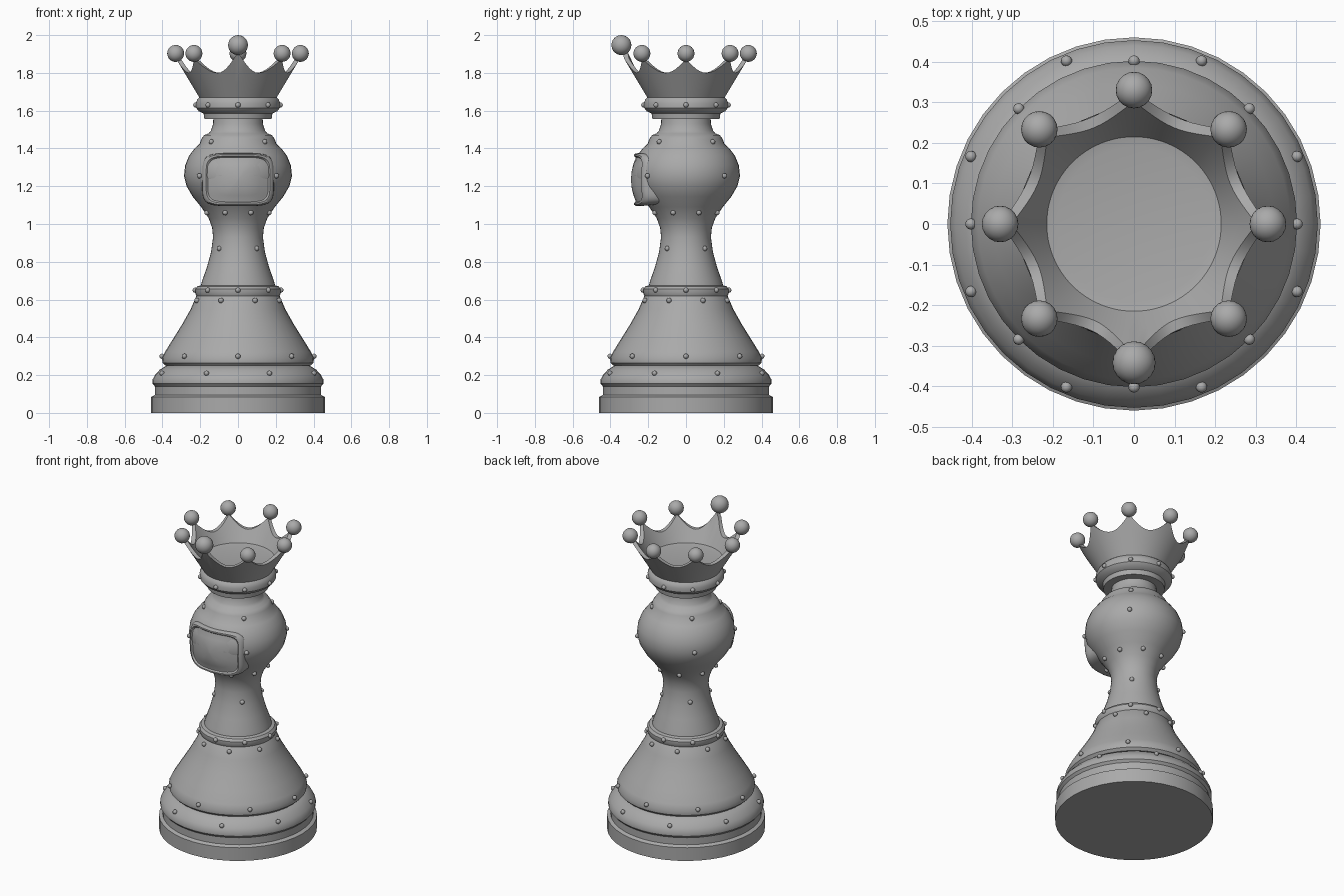
import bpy, bmesh, math
from mathutils import Vector, Matrix

old = bpy.data.objects.get("Cube")
if old:
    bpy.data.objects.remove(old, do_unlink=True)

grey = bpy.data.materials.new("plain_grey")
grey.use_nodes = True
colour = (0.4, 0.4, 0.4, 1)
grey.diffuse_color = colour
grey.node_tree.nodes["Principled BSDF"].inputs["Base Color"].default_value = colour


def finish(name, bm, angle=35):
    bmesh.ops.remove_doubles(bm, verts=bm.verts, dist=1e-5)
    bmesh.ops.recalc_face_normals(bm, faces=bm.faces)
    mesh = bpy.data.meshes.new(name)
    bm.to_mesh(mesh)
    bm.free()
    mesh.materials.append(grey)
    obj = bpy.data.objects.new(name, mesh)
    bpy.context.collection.objects.link(obj)
    bpy.ops.object.select_all(action='DESELECT')
    obj.select_set(True)
    bpy.context.view_layer.objects.active = obj
    bpy.ops.object.shade_smooth_by_angle(angle=math.radians(angle))
    return obj


def skin(bm, rings):
    """Bridge successive closed rings of points and cap both ends."""
    loops = [[bm.verts.new(p) for p in ring] for ring in rings]
    n = len(loops[0])
    for a, b in zip(loops, loops[1:]):
        for i in range(n):
            j = (i + 1) % n
            bm.faces.new((a[i], a[j], b[j], b[i]))
    bm.faces.new(loops[0])
    bm.faces.new(loops[-1])


def circle(r, z, n):
    return [(r * math.cos(math.tau * i / n), r * math.sin(math.tau * i / n), z)
            for i in range(n)]


def lathe(name, profile, n=40):
    bm = bmesh.new()
    skin(bm, [circle(r, z, n) for r, z in profile])
    return finish(name, bm)


# Turned base, skirt and headed column
lathe("base", [(.46, 0), (.46, .085), (.44, .095), (.44, .14), (.453, .155),
               (.453, .175), (.44, .2), (.415, .228), (.38, .25), (.3, .255)])
lathe("skirt", [(.3, .25), (.385, .25), (.4, .265), (.402, .29), (.385, .325), (.345, .39),
                (.295, .47), (.25, .55), (.22, .62), (.2, .64)])
lathe("collar", [(.19, .62), (.22, .62), (.227, .635), (.227, .655), (.215, .67), (.18, .68)])
lathe("column", [(.2, .66), (.19, .7), (.165, .77), (.143, .85), (.132, .93), (.137, .98),
                 (.155, 1.03), (.195, 1.09), (.24, 1.145), (.272, 1.2), (.286, 1.255),
                 (.28, 1.31), (.26, 1.36), (.23, 1.4), (.203, 1.425), (.194, 1.45),
                 (.18, 1.47), (.155, 1.48), (.143, 1.495), (.132, 1.53), (.13, 1.57)])

# Crown: round band, then a flared wall rising to eight points, hollow inside
SEG = 96
FLOOR = 1.73


def rim(angle):
    step = math.tau / 8
    d = abs((angle + step / 2) % step - step / 2) / (step / 2)
    front = math.cos(angle + math.pi / 2) > .93
    return 1.8 + (.11 if front else .075) * (1 - d) ** 2


def wall(f, start, inset):
    pts = []
    for i in range(SEG):
        a = math.tau * i / SEG
        z = start + f * (rim(a) - start)
        r = min(.205 + .6 * (z - 1.67), .335) - inset
        pts.append((r * math.cos(a), r * math.sin(a), z))
    return pts


bm = bmesh.new()
band = [(.178, 1.555), (.182, 1.585), (.208, 1.597), (.222, 1.615), (.223, 1.64),
        (.215, 1.66)]
rings = [circle(r, z, SEG) for r, z in band]
rings += [wall(f, 1.67, 0) for f in (0, .3, .65, 1)]
rings += [wall(f, FLOOR, .026) for f in (1, .5, 0)]
rings.append(circle(.19, FLOOR - .005, SEG))
skin(bm, rings)
finish("crown", bm)


def ball(bm, centre, radius, detail=2):
    bmesh.ops.create_icosphere(bm, subdivisions=detail, radius=radius,
                               matrix=Matrix.Translation(Vector(centre)))


# Balls on the crown points; the front one is larger and higher
for k in range(8):
    a = math.tau * k / 8 - math.pi / 2
    r, z, size = (.342, 1.947, .053) if k == 0 else (.33, 1.903, .045)
    bm = bmesh.new()
    ball(bm, (r * math.cos(a), r * math.sin(a), z), size, 3)
    finish("front_crown_ball" if k == 0 else "crown_ball", bm, 60)

# Small rivets in rings: height, radius, count, turn in degrees
for name, z, r, count, turn in [
        ("base", .21, .435, 8, 22.5), ("skirt", .3, .402, 8, 0),
        ("upper_skirt", .595, .235, 8, 22.5), ("collar", .65, .227, 8, 0),
        ("waist", .87, .14, 4, 45), ("lower_head", 1.06, .178, 8, 22.5),
        ("head", 1.255, .288, 4, 45), ("shoulder", 1.435, .2, 4, 45),
        ("crown", 1.63, .224, 8, 0)]:
    bm = bmesh.new()
    for k in range(count):
        a = math.radians(turn) + math.tau * k / count
        ball(bm, (r * math.cos(a), r * math.sin(a), z), .014)
    finish(name + "_rivets", bm, 60)

# Visor: rounded rectangle wrapped on the head, with a raised frame
MID = 1.235


def visor_ring(scale, lift, n=64):
    pts = []
    for i in range(n):
        a = math.tau * i / n
        c, s = math.cos(a), math.sin(a)
        x = .19 * scale * math.copysign(abs(c) ** .4, c)
        dz = .14 * scale * math.copysign(abs(s) ** .4, s)
        radius = .283 - 1.1 * dz * dz + lift
        pts.append((x, -math.sqrt(radius ** 2 - x * x), MID + dz))
    return pts


bm = bmesh.new()
skin(bm, [visor_ring(s, l) for s, l in [
    (.97, -.06), (1, -.01), (.99, .004), (.95, .012), (.89, .01), (.84, -.001),
    (.79, -.002), (.6, .003), (.3, .007), (.02, .008)]])
finish("visor", bm, 40)
